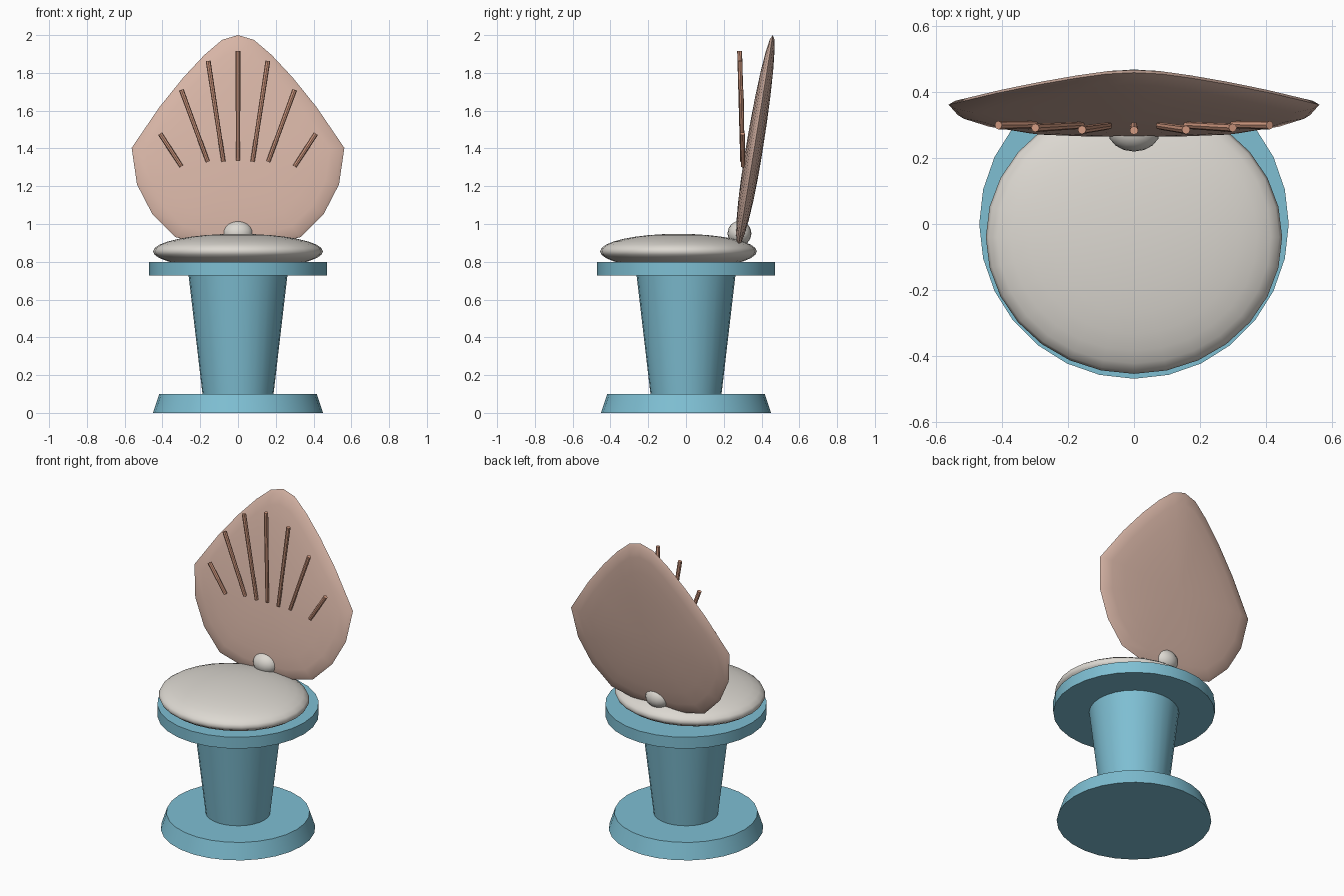
import bpy, bmesh, math
from mathutils import Vector

if "Cube" in bpy.data.objects:
    bpy.data.objects.remove(bpy.data.objects["Cube"])


def material(name, rgb):
    m = bpy.data.materials.new(name)
    m.diffuse_color = (*rgb, 1)
    m.use_nodes = True
    m.node_tree.nodes["Principled BSDF"].inputs["Base Color"].default_value = m.diffuse_color
    return m


BLUE = material("sea blue", (0.21, 0.52, 0.65))
CREAM = material("cream grey", (0.72, 0.69, 0.64))
SHELL = material("shell pink", (0.68, 0.46, 0.38))
RIB = material("coral", (0.68, 0.34, 0.23))


def finish(bm, name, mat, angle=40):
    bmesh.ops.recalc_face_normals(bm, faces=bm.faces[:])
    me = bpy.data.meshes.new(name)
    bm.to_mesh(me)
    bm.free()
    ob = bpy.data.objects.new(name, me)
    bpy.context.collection.objects.link(ob)
    me.materials.append(mat)
    bpy.ops.object.select_all(action='DESELECT')
    ob.select_set(True)
    bpy.context.view_layer.objects.active = ob
    bpy.ops.object.shade_smooth_by_angle(angle=math.radians(angle))
    return ob


def tapered(name, a, b, r1, r2, sides, mat):
    """Capped cone running from point a to point b."""
    a, b = Vector(a), Vector(b)
    d = b - a
    bm = bmesh.new()
    bmesh.ops.create_cone(bm, cap_ends=True, segments=sides, radius1=r1,
                          radius2=r2, depth=d.length)
    rot = Vector((0, 0, 1)).rotation_difference(d).to_matrix()
    for v in bm.verts:
        v.co = rot @ v.co + (a + b) / 2
    return finish(bm, name, mat)


def ellipsoid(name, c, r, u, v, mat):
    bm = bmesh.new()
    bmesh.ops.create_uvsphere(bm, u_segments=u, v_segments=v, radius=1)
    for p in bm.verts:
        p.co = Vector([c[i] + p.co[i] * r[i] for i in range(3)])
    return finish(bm, name, mat, 60)


# pedestal
tapered("base", (0, 0, 0), (0, 0, 0.1), 0.45, 0.417, 28, BLUE)
tapered("column", (0, 0, 0.09), (0, 0, 0.74), 0.187, 0.263, 28, BLUE)
tapered("seat_plate", (0, 0, 0.727), (0, 0, 0.8), 0.47, 0.47, 28, BLUE)

# cushion and pearl
ellipsoid("cushion", (0, -0.04, 0.855), (0.45, 0.415, 0.093), 28, 16, CREAM)
ellipsoid("pearl", (0, 0.283, 0.95), (0.08, 0.063, 0.066), 16, 12, CREAM)

# shell back: outline shrunk in rings towards the middle, leaning backwards
half = [(0, 2.0), (0.084, 1.975), (0.178, 1.895), (0.29, 1.775), (0.415, 1.62),
        (0.563, 1.403), (0.535, 1.21), (0.455, 1.055), (0.33, 0.93),
        (0.17, 0.89), (0, 0.88)]
outline = half + [(-x, z) for x, z in half[-2:0:-1]]
ZC = 1.36
LEAN = 0.163
HALF_T = 0.046
bm = bmesh.new()
rings = []
STEPS = 12
for k in range(1, STEPS):
    phi = math.pi * (k / STEPS - 0.5)
    s, off = math.cos(phi), math.sin(phi) * HALF_T
    ring = []
    for x, z in outline:
        zz = ZC + (z - ZC) * s
        ring.append(bm.verts.new((x * s, 0.277 + LEAN * (zz - 0.88) + off, zz)))
    rings.append(ring)
n = len(outline)
for r0, r1 in zip(rings, rings[1:]):
    for i in range(n):
        bm.faces.new((r0[i], r0[(i + 1) % n], r1[(i + 1) % n], r1[i]))
for ring, off in ((rings[0], -HALF_T), (rings[-1], HALF_T)):
    tip = bm.verts.new((0, 0.277 + LEAN * (ZC - 0.88) + off, ZC))
    for i in range(n):
        bm.faces.new((ring[i], ring[(i + 1) % n], tip))
finish(bm, "shell_back", SHELL, 60)

# fan of ribs in front of the shell
fan = [((0, 0.298, 1.335), (0, 0.284, 1.915)),
       ((0.077, 0.298, 1.33), (0.158, 0.286, 1.863)),
       ((0.16, 0.3, 1.33), (0.3, 0.292, 1.71)),
       ((0.3, 0.302, 1.305), (0.412, 0.3, 1.478))]
for i, (a, b) in enumerate(fan):
    for side in ((1,) if i == 0 else (1, -1)):
        tapered(f"rib_{i}_{'right' if side > 0 else 'left'}",
                (a[0] * side, a[1], a[2]), (b[0] * side, b[1], b[2]),
                0.011, 0.013, 8, RIB)
